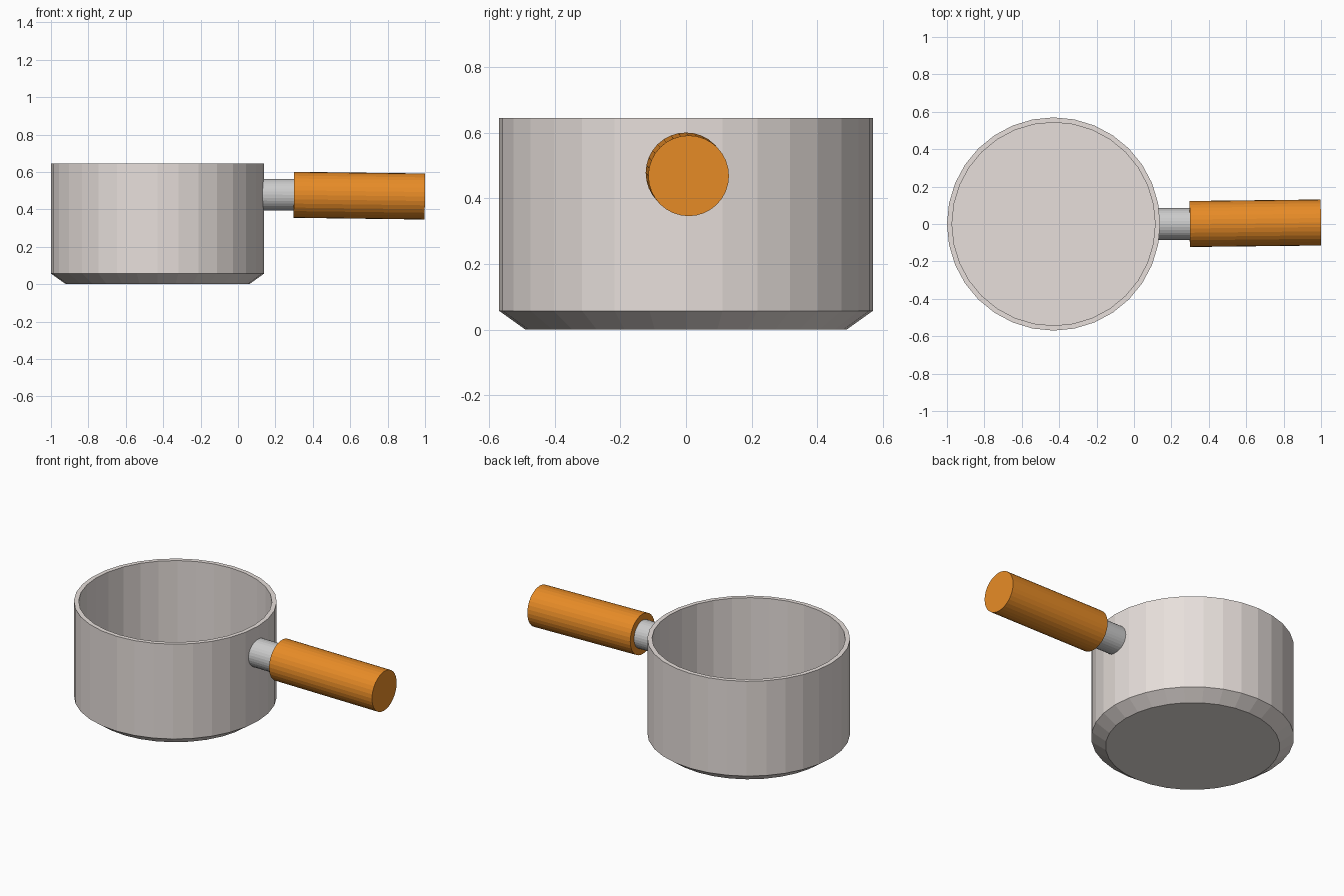
import bpy, bmesh
from math import cos, sin, pi
from mathutils import Vector

if "Cube" in bpy.data.objects:
    bpy.data.objects.remove(bpy.data.objects["Cube"])

SIDES = 32


def material(name, rgb):
    mat = bpy.data.materials.new(name)
    mat.diffuse_color = (*rgb, 1)
    mat.use_nodes = True
    mat.node_tree.nodes["Principled BSDF"].inputs["Base Color"].default_value = mat.diffuse_color
    return mat


def add_object(name, bm, mat=None):
    bmesh.ops.recalc_face_normals(bm, faces=bm.faces)
    mesh = bpy.data.meshes.new(name)
    bm.to_mesh(mesh)
    bm.free()
    obj = bpy.data.objects.new(name, mesh)
    bpy.context.collection.objects.link(obj)
    if mat:
        mesh.materials.append(mat)
    return obj


def lathe(name, profile, location, mat=None):
    """Flat-shaded turned shape from (radius, z) rings, capped at both ends."""
    bm = bmesh.new()
    rings = [[bm.verts.new((r * cos(2 * pi * i / SIDES), r * sin(2 * pi * i / SIDES), z))
              for i in range(SIDES)] for r, z in profile]
    for a, b in zip(rings, rings[1:]):
        for i in range(SIDES):
            j = (i + 1) % SIDES
            bm.faces.new((a[i], a[j], b[j], b[i]))
    bm.faces.new(rings[0])
    bm.faces.new(rings[-1])
    obj = add_object(name, bm, mat)
    obj.location = location
    return obj


def rod(name, start, end, radius, mat=None):
    """Cylinder running from start to end."""
    start, end = Vector(start), Vector(end)
    axis = end - start
    obj = lathe(name, [(radius, 0), (radius, axis.length)], start, mat)
    obj.rotation_euler = axis.to_track_quat('Z', 'Y').to_euler()
    return obj


pot_metal = material("pot_metal", (0.80, 0.74, 0.71))
orange = material("handle_orange", (0.80, 0.26, 0.02))

# Pot: chamfered base, straight wall, flat rim, flat inner floor
lathe("pot", [(0.49, 0), (0.57, 0.057), (0.57, 0.645), (0.543, 0.645), (0.543, 0.06)],
      (-0.43, 0, 0), pot_metal)

# Handle: grey neck and slightly tilted orange grip
rod("handle_neck", (0.125, 0, 0.479), (0.31, 0, 0.478), 0.085)
rod("handle_grip", (0.298, 0, 0.478), (0.998, 0.008, 0.469), 0.123, orange)
